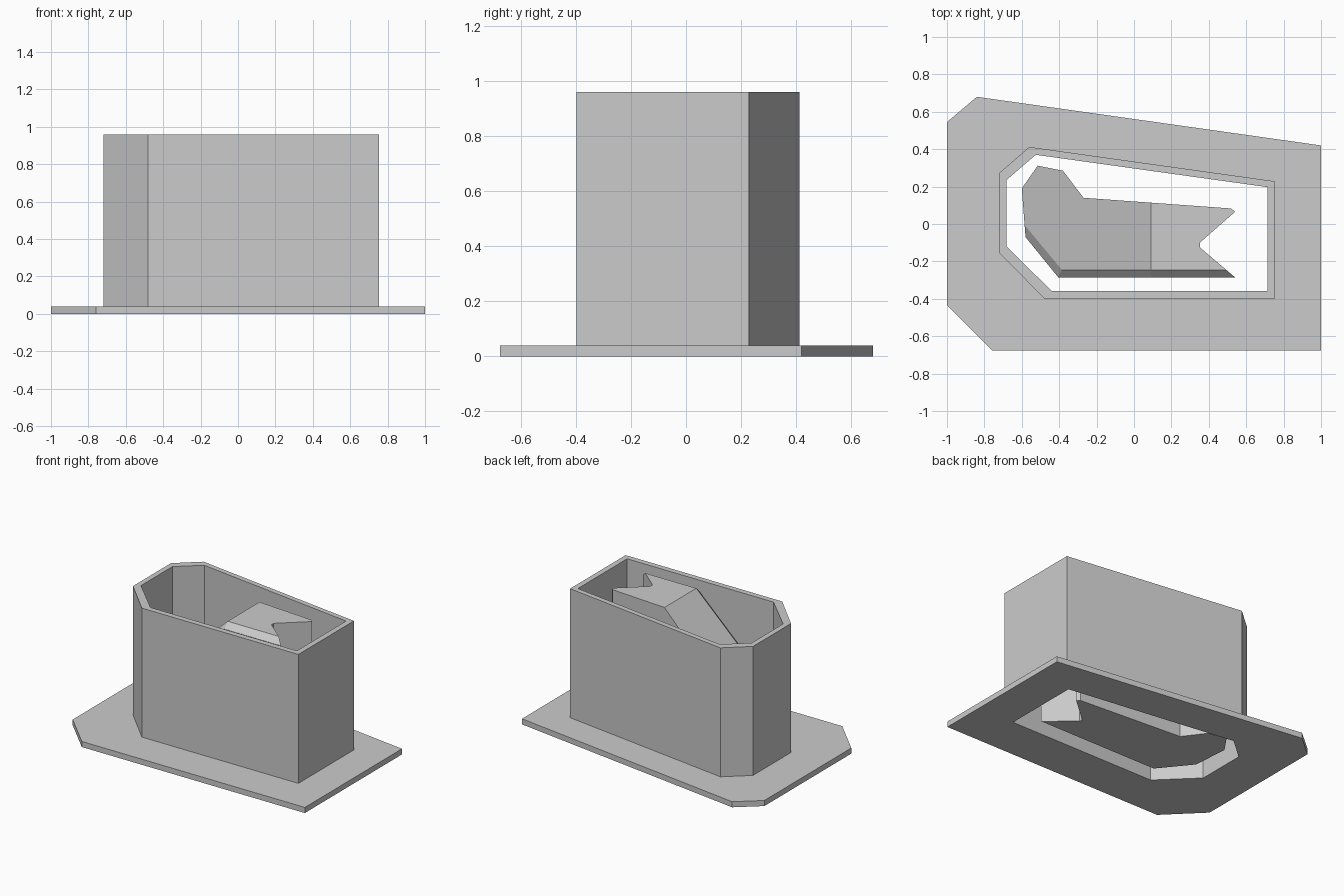
import bpy, bmesh
from mathutils import Vector

cube = bpy.data.objects.get("Cube")
if cube:
    bpy.data.objects.remove(cube, do_unlink=True)

grey = bpy.data.materials.new("light_grey")
grey.use_nodes = True
COLOUR = (0.6, 0.6, 0.6, 1)
grey.diffuse_color = COLOUR
grey.node_tree.nodes["Principled BSDF"].inputs["Base Color"].default_value = COLOUR

PLATE_TOP, TOP = 0.04, 0.96


def finish(name, bm):
    bmesh.ops.recalc_face_normals(bm, faces=bm.faces)
    mesh = bpy.data.meshes.new(name)
    bm.to_mesh(mesh)
    bm.free()
    mesh.materials.append(grey)
    obj = bpy.data.objects.new(name, mesh)
    bpy.context.collection.objects.link(obj)
    return obj


def ring(name, outer, inner, z0, z1):
    """Upright band between two matching outlines."""
    bm = bmesh.new()
    loops = [[bm.verts.new((x, y, z)) for x, y in pts]
             for pts, z in ((outer, z0), (outer, z1), (inner, z1), (inner, z0))]
    n = len(outer)
    for k in range(4):
        a, b = loops[k], loops[(k + 1) % 4]
        for i in range(n):
            j = (i + 1) % n
            bm.faces.new((a[i], a[j], b[j], b[i]))
    return finish(name, bm)


# Three nested outlines, same corner order
flange = [(-0.76, -0.675), (1, -0.675), (1, 0.42), (-0.84, 0.68), (-1, 0.545), (-1, -0.435)]
wall = [(-0.48, -0.398), (0.755, -0.398), (0.755, 0.228), (-0.56, 0.412), (-0.72, 0.273), (-0.72, -0.155)]
opening = [(-0.44, -0.358), (0.715, -0.358), (0.715, 0.197), (-0.525, 0.37), (-0.682, 0.235), (-0.682, -0.12)]

ring("base_plate", flange, opening, 0, PLATE_TOP)
ring("outer_wall", wall, opening, PLATE_TOP, TOP)

# Inner block: notched outline, extruded, then trimmed by sloping planes
block = [(-0.405, -0.285), (0.54, -0.285), (0.352, -0.125), (0.352, -0.1), (0.54, 0.065),
         (0.52, 0.083), (-0.27, 0.14), (-0.38, 0.285), (-0.515, 0.312), (-0.6, 0.19), (-0.58, -0.07)]
bm = bmesh.new()
base = bm.faces.new([bm.verts.new((x, y, PLATE_TOP)) for x, y in block])
top = bmesh.ops.extrude_face_region(bm, geom=[base], use_keep_orig=True)["geom"]
bmesh.ops.translate(bm, vec=(0, 0, TOP - PLATE_TOP),
                    verts=[v for v in top if isinstance(v, bmesh.types.BMVert)])


def trim(point, normal):
    geom = bm.verts[:] + bm.edges[:] + bm.faces[:]
    bmesh.ops.bisect_plane(bm, geom=geom, dist=1e-5, plane_co=point,
                           plane_no=normal, clear_outer=True)
    bmesh.ops.holes_fill(bm, edges=[e for e in bm.edges if e.is_boundary], sides=0)


SLOPE, CHAMFER = 0.95, 0.04
crest = 0.09
trim((crest, 0, TOP), (-SLOPE, 0, 1))
front = Vector((crest, block[0][1], TOP - CHAMFER))
trim(front, (0, -1, 1))
trim(front, (-SLOPE, -1, 1))
# Chamfer on the angled front corner
corner = Vector((*block[0], TOP + SLOPE * (block[0][0] - crest) - CHAMFER))
trim(corner, (-SLOPE - 0.77, -0.64, 1))
finish("inner_block", bm)
